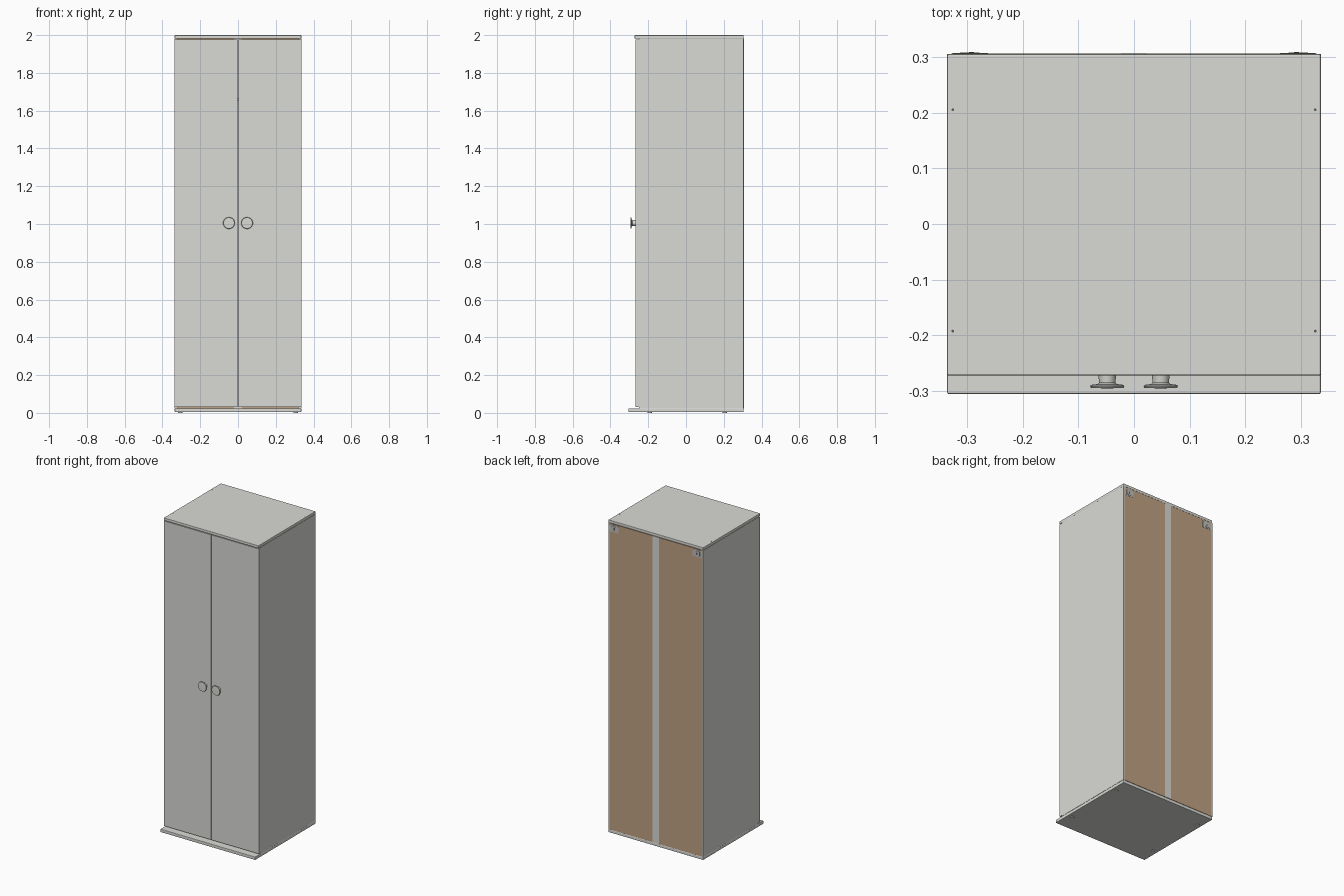
import bpy, bmesh, math
from mathutils import Matrix, Vector

if "Cube" in bpy.data.objects:
    bpy.data.objects.remove(bpy.data.objects["Cube"])


def material(name, rgb):
    m = bpy.data.materials.new(name)
    m.diffuse_color = (*rgb, 1)
    m.use_nodes = True
    m.node_tree.nodes["Principled BSDF"].inputs["Base Color"].default_value = m.diffuse_color
    return m


WHITE = material("warm white board", (0.70, 0.70, 0.67))
BROWN = material("brown fibreboard", (0.53, 0.365, 0.225))
METAL = material("grey metal", (0.52, 0.52, 0.50))
DARK = material("dark hole", (0.10, 0.10, 0.10))


def finish(name, bm, mat):
    bmesh.ops.recalc_face_normals(bm, faces=bm.faces)
    me = bpy.data.meshes.new(name)
    bm.to_mesh(me)
    bm.free()
    me.materials.append(mat)
    ob = bpy.data.objects.new(name, me)
    bpy.context.collection.objects.link(ob)
    return ob


def box(name, x, y, z, mat, bevel=0):
    """Box from three (min, max) ranges."""
    bm = bmesh.new()
    bmesh.ops.create_cube(bm, size=1)
    for v in bm.verts:
        v.co = Vector([(r[0] + r[1]) / 2 + c * (r[1] - r[0])
                       for c, r in zip(v.co, (x, y, z))])
    ob = finish(name, bm, mat)
    if bevel:
        b = ob.modifiers.new("bevel", 'BEVEL')
        b.width, b.segments = bevel, 2
    return ob


def lathe(name, profile, matrix, mat, n=32):
    """Spin (radius, height) points round z, then place."""
    bm = bmesh.new()
    vs = [bm.verts.new((r, 0, h)) for r, h in profile]
    es = [bm.edges.new(p) for p in zip(vs, vs[1:])]
    bmesh.ops.spin(bm, geom=vs + es, axis=(0, 0, 1), cent=(0, 0, 0),
                   angle=2 * math.pi, steps=n)
    bmesh.ops.remove_doubles(bm, verts=bm.verts, dist=1e-5)
    bm.transform(matrix)
    ob = finish(name, bm, mat)
    bpy.context.view_layer.objects.active = ob
    ob.select_set(True)
    bpy.ops.object.shade_smooth_by_angle(angle=math.radians(35))
    ob.select_set(False)
    return ob


W, BACK = 0.335, 0.305

# carcass
box("top_panel", (-W, W), (-0.272, BACK), (1.982, 2.0), WHITE, 0.003)
box("bottom_panel", (-W, W), (-0.305, BACK), (0.004, 0.024), WHITE, 0.003)
box("shelf", (-0.316, 0.316), (-0.24, 0.295), (1.65, 1.668), WHITE)

# back boards and joining strip
box("back_strip", (-0.023, 0.023), (0.299, 0.307), (0.024, 1.982), WHITE)

for s, side in ((-1, "left"), (1, "right")):
    def span(a, b):
        return tuple(sorted((s * a, s * b)))

    box(side + "_side", span(0.317, W), (-0.2495, BACK), (0.024, 1.982), WHITE)
    box(side + "_door", span(0.002, W), (-0.268, -0.25), (0.03, 1.978), WHITE)
    box(side + "_back_board", span(0.02, 0.327), (0.298, 0.3055), (0.024, 1.981), BROWN)

    # round knob with stem
    lathe(side + "_knob",
          [(0, 0), (0.0165, 0), (0.0145, 0.016), (0.017, 0.019), (0.029, 0.0205),
           (0.031, 0.023), (0.029, 0.026), (0, 0.027)],
          Matrix.Translation((s * 0.048, -0.268, 1.005)) @ Matrix.Rotation(math.pi / 2, 4, 'X'),
          WHITE)

    # hanging bracket at the top back corner
    box(side + "_bracket_plate", span(0.262, 0.326), (0.304, 0.3065), (1.93, 1.974), METAL)
    box(side + "_bracket_block", span(0.277, 0.312), (0.305, 0.308), (1.938, 1.966), METAL, 0.001)
    box(side + "_bracket_slot", span(0.287, 0.296), (0.306, 0.3083), (1.944, 1.958), DARK)

    # screw holes in the top, feet below
    for y, pos in ((-0.192, "front"), (0.205, "rear")):
        lathe(f"{side}_{pos}_screw", [(0, 0), (0.0025, 0), (0.0025, 0.0015), (0, 0.0015)],
              Matrix.Translation((s * 0.325, y, 1.999)), DARK, 12)
        lathe(f"{side}_{pos}_foot", [(0, 0), (0.012, 0), (0.012, 0.005), (0, 0.005)],
              Matrix.Translation((s * 0.305, y, 0)), WHITE, 16)
